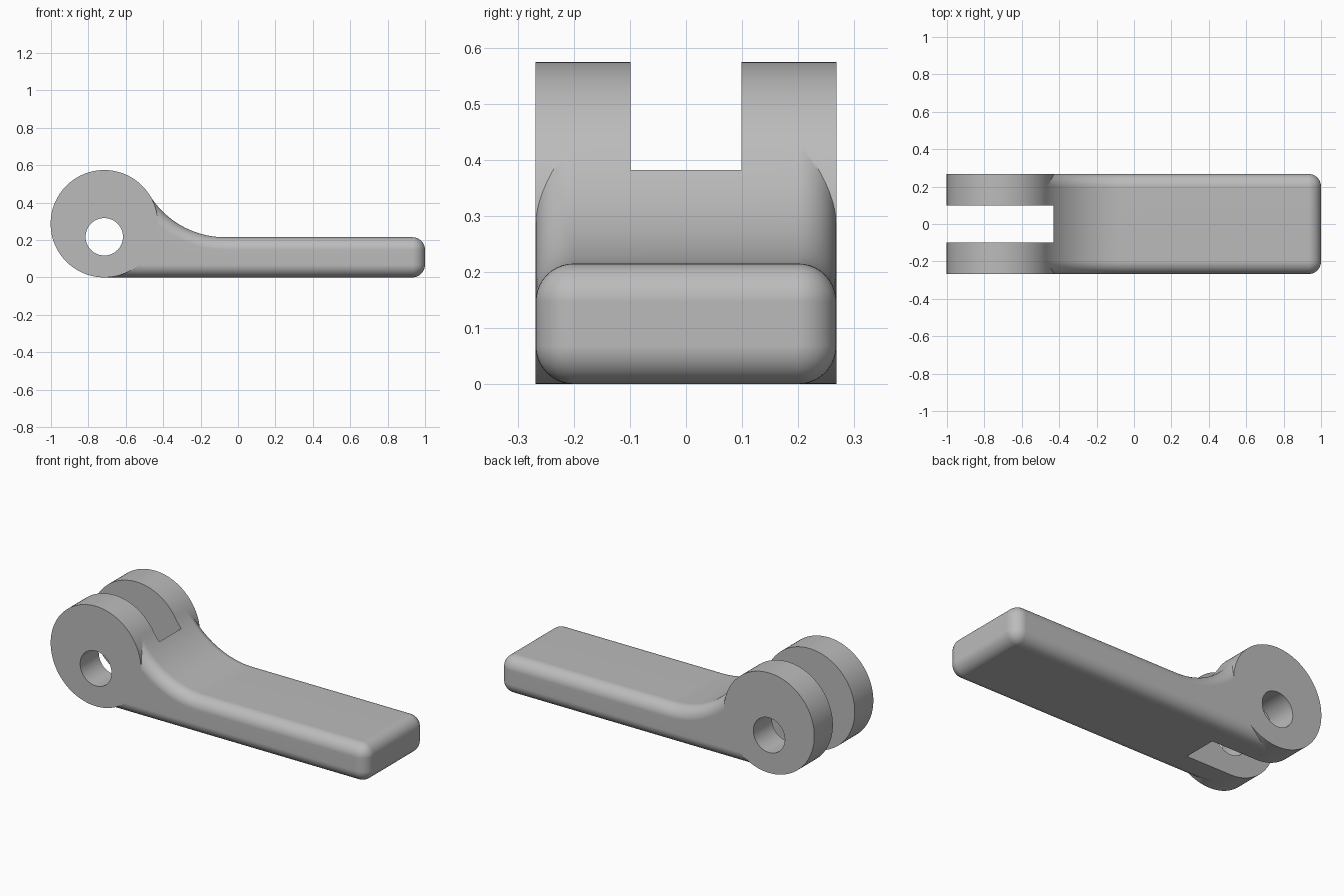
import bpy, bmesh
from math import sin, cos, pi, atan2, radians
from mathutils import Vector, Matrix

cube = bpy.data.objects.get("Cube")
if cube:
    bpy.data.objects.remove(cube)

W = 0.268                 # half width
H = 0.215                 # grip thickness
R = 0.068                 # edge rounding
CAM = Vector((-0.715, 0, 0.287))
CAM_R = 0.287
BEND = Vector((-0.07, 0, 0.687))   # centre of the concave neck
BEND_R = BEND.z - H

grey = bpy.data.materials.new("grey_metal")
grey.use_nodes = True
grey.diffuse_color = (0.5, 0.5, 0.5, 1)
grey.node_tree.nodes["Principled BSDF"].inputs["Base Color"].default_value = (0.5, 0.5, 0.5, 1)


def finish(bm, name):
    bmesh.ops.recalc_face_normals(bm, faces=bm.faces)
    mesh = bpy.data.meshes.new(name)
    bm.to_mesh(mesh)
    bm.free()
    mesh.materials.append(grey)
    obj = bpy.data.objects.new(name, mesh)
    bpy.context.collection.objects.link(obj)
    return obj


def cylinder(name, centre, radius, depth, sides):
    bm = bmesh.new()
    bmesh.ops.create_cone(bm, cap_ends=True, segments=sides, radius1=radius,
                          radius2=radius, depth=depth,
                          matrix=Matrix.Translation(centre) @ Matrix.Rotation(pi / 2, 4, "X"))
    return finish(bm, name)


def section(bm, top, normal, foot_x, radius):
    """Rounded cross-section; top and foot_x place the corner centres."""
    ring = []
    up = Vector((0, 0, 1))
    steps = 10
    for side, is_top in ((1, True), (-1, True), (-1, False), (1, False)):
        centre = top.copy() if is_top else Vector((foot_x, 0, R))
        centre.y = side * (W - R)
        out = normal if is_top else -up
        arc = [i * pi / 2 / steps for i in range(steps + 1)]
        if (side > 0) != is_top:
            arc.reverse()
        for a in arc:
            ring.append(bm.verts.new(centre + radius * (out * sin(a) + Vector((0, side * cos(a), 0)))))
    return ring


# Lever: rounded sections swept down the neck, along the grip, round the tip
bm = bmesh.new()
rings = []
start = atan2(CAM.z - BEND.z, CAM.x - BEND.x) % (2 * pi)
for i in range(33):
    t = i / 32
    a = start + (1.5 * pi - start) * t
    d = Vector((cos(a), 0, sin(a)))
    foot = -0.705 + (BEND.x + 0.705) * t
    rings.append(section(bm, BEND + d * (BEND_R + R), -d, foot, R))
tip = 1 - R
for i in range(11):
    a = i * pi / 20
    x = tip + R * sin(a)
    rings.append(section(bm, Vector((x, 0, H - R)), Vector((0, 0, 1)), x, max(R * cos(a), 0.0005)))
for a, b in zip(rings, rings[1:]):
    for i in range(len(a)):
        j = (i + 1) % len(a)
        bm.faces.new((a[i], a[j], b[j], b[i]))
bm.faces.new(rings[0])
bm.faces.new(rings[-1])
lever = finish(bm, "cam_lever")

# Eccentric cam barrel, pivot hole and fork slot
barrel = cylinder("cam_barrel", CAM, CAM_R, 2 * W, 128)
hole = cylinder("pivot_hole_cutter", Vector((CAM.x, 0, 0.217)), 0.1, 1, 64)
bm = bmesh.new()
bmesh.ops.create_cube(bm, size=1, matrix=Matrix.Translation((-0.93, 0, 0.3))
                      @ Matrix.Diagonal((1, 0.198, 1, 1)))
slot = finish(bm, "fork_slot_cutter")

bpy.ops.object.select_all(action="DESELECT")
bpy.context.view_layer.objects.active = lever
lever.select_set(True)
for other, operation in ((barrel, "UNION"), (slot, "DIFFERENCE"), (hole, "DIFFERENCE")):
    mod = lever.modifiers.new(other.name, "BOOLEAN")
    mod.solver = "EXACT"
    mod.operation = operation
    mod.object = other
    bpy.ops.object.modifier_apply(modifier=mod.name)
    bpy.data.objects.remove(other)

# Smooth shading with crisp edges and flat sides
bpy.ops.object.shade_smooth_by_angle(angle=radians(30))
weighted = lever.modifiers.new("flat_sides", "WEIGHTED_NORMAL")
weighted.keep_sharp = True
